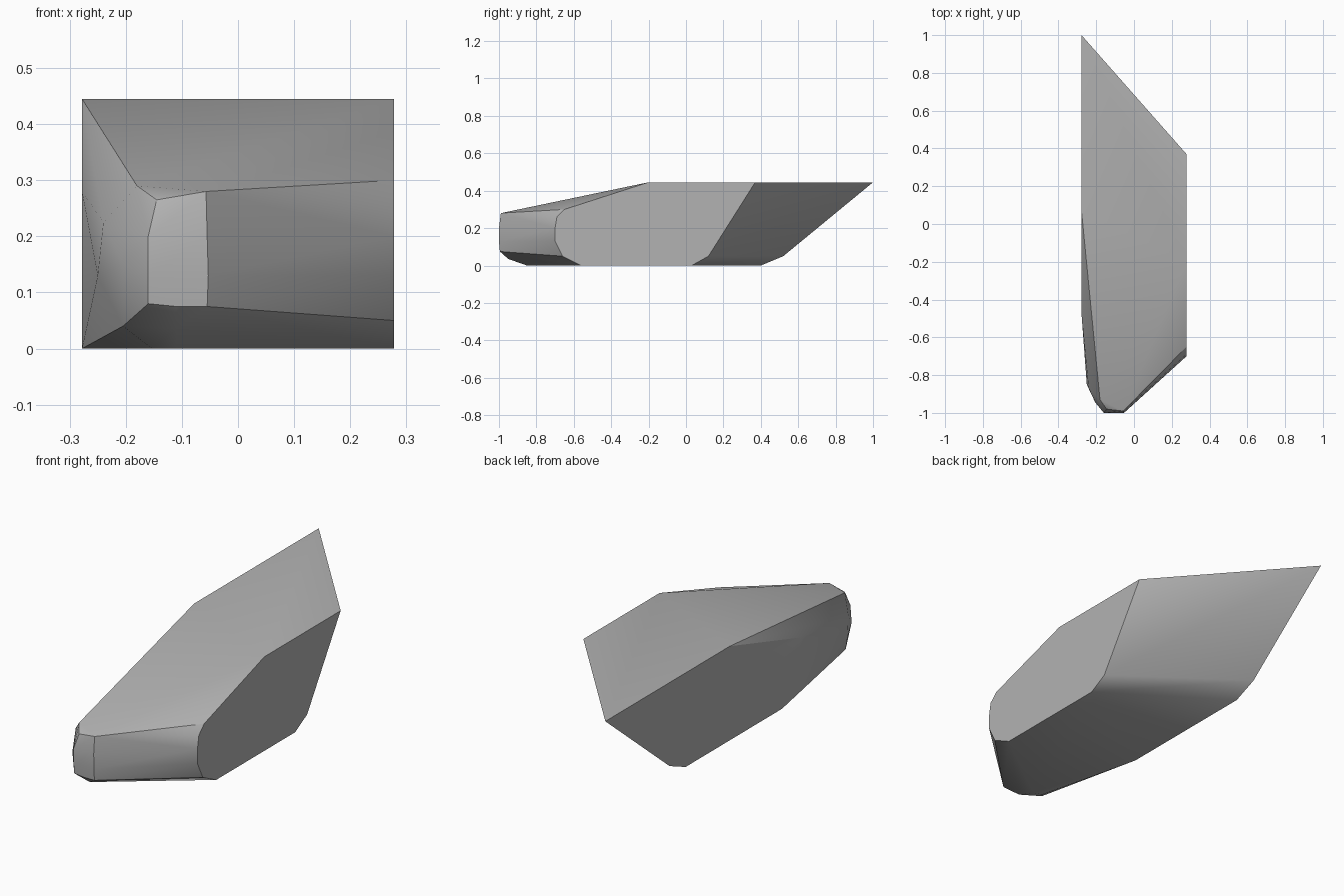
import bpy
import bmesh
import math

cube = bpy.data.objects.get("Cube")
if cube:
    bpy.data.objects.remove(cube, do_unlink=True)


def make_material(name, color):
    material = bpy.data.materials.new(name)
    material.use_nodes = True
    material.diffuse_color = color
    shader = next(n for n in material.node_tree.nodes if n.type == 'BSDF_PRINCIPLED')
    shader.inputs["Base Color"].default_value = color
    shader.inputs["Roughness"].default_value = 0.8
    return material


def hull_object(name, points, material, smooth_angle):
    """Wrap a closed convex skin around the outline points."""
    bm = bmesh.new()
    for point in points:
        bm.verts.new(point)
    result = bmesh.ops.convex_hull(bm, input=bm.verts[:])
    loose = {g for g in result["geom_interior"] + result["geom_unused"]
             if isinstance(g, bmesh.types.BMVert)}
    bmesh.ops.delete(bm, geom=list(loose), context='VERTS')
    bmesh.ops.dissolve_limit(bm, angle_limit=math.radians(0.5),
                             verts=bm.verts[:], edges=bm.edges[:])
    bmesh.ops.recalc_face_normals(bm, faces=bm.faces[:])
    mesh = bpy.data.meshes.new(name)
    bm.to_mesh(mesh)
    bm.free()
    obj = bpy.data.objects.new(name, mesh)
    bpy.context.collection.objects.link(obj)
    mesh.materials.append(material)
    bpy.ops.object.select_all(action='DESELECT')
    obj.select_set(True)
    bpy.context.view_layer.objects.active = obj
    bpy.ops.object.shade_smooth_by_angle(angle=math.radians(smooth_angle))
    return obj


half_width = 0.278
height = 0.445

# Flat side outlines as (y, z)
left_side = [(-0.2, height), (0.37, height), (0.12, 0.05), (0.03, 0), (-0.56, 0),
             (-0.66, 0.05), (-0.7, 0.13), (-0.7, 0.2), (-0.69, 0.26), (-0.65, 0.3)]
right_side = [(0.07, height), (1, height), (0.52, 0.05), (0.4, 0),
              (-0.32, 0), (-0.473, 0.28)]

# Blunt nose: front facet, then its bevelled rim and cheek
nose_front = [(x, -1, z) for x, z in
              [(-0.16, 0.2), (-0.16, 0.13), (-0.055, 0.2), (-0.053, 0.13)]]
nose_rim = [(-0.16, -0.995, 0.08), (-0.11, -0.995, 0.075), (-0.055, -0.995, 0.075),
            (-0.145, -0.98, 0.265), (-0.057, -0.99, 0.28), (-0.18, -0.93, 0.29)]
nose_cheek = [(-0.205, -0.945, 0.15), (-0.24, -0.87, 0.225), (-0.25, -0.85, 0.13)]
nose_keel = [(-0.205, -0.9, 0.04), (-0.11, -0.95, 0.035),
             (-0.11, -0.85, 0), (-0.153, -0.834, 0)]

points = [(half_width, y, z) for y, z in left_side]
points += [(-half_width, y, z) for y, z in right_side]
points += nose_front + nose_rim + nose_cheek + nose_keel

grey = make_material("plain grey", (0.45, 0.45, 0.45, 1))
hull_object("wedge_body", points, grey, 30)
